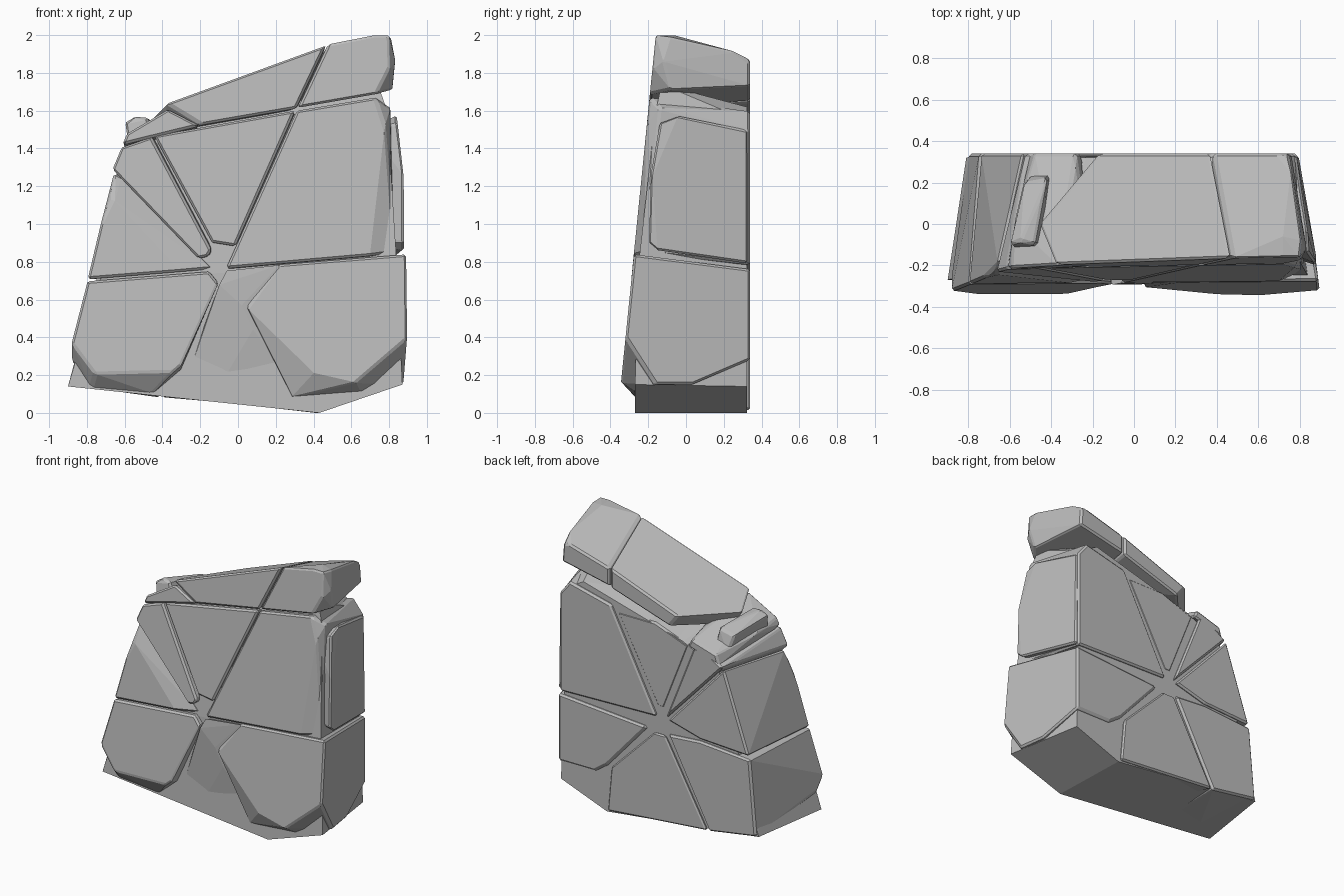
import bpy, bmesh, math
from mathutils import Vector

stone = bpy.data.materials.new("grey_stone")
stone.diffuse_color = (0.5, 0.5, 0.5, 1)
BACK = 0.34


def face_y(z):
    """Depth of the leaning front face at height z."""
    return -0.16 - 0.1 * (2 - z)


def chunk(name, front=(), mid=(), back=(), back_y=BACK, gap=0.99, bevel=0.012):
    """Convex stone: front (x, z) on the leaning face, mid (x, y, z), back (x, z)."""
    pts = [Vector((x, face_y(z), z)) for x, z in front]
    pts += [Vector(p) for p in mid]
    pts += [Vector((x, back_y, z)) for x, z in back]
    c = sum(pts, Vector()) / len(pts)
    bm = bmesh.new()
    for p in pts:
        bm.verts.new((c.x + (p.x - c.x) * gap, p.y, c.z + (p.z - c.z) * gap))
    res = bmesh.ops.convex_hull(bm, input=bm.verts[:])
    bmesh.ops.delete(bm, geom=[v for v in bm.verts if not v.link_faces], context='VERTS')
    bmesh.ops.dissolve_limit(bm, angle_limit=math.radians(3), verts=bm.verts[:], edges=bm.edges[:])
    bmesh.ops.recalc_face_normals(bm, faces=bm.faces[:])
    me = bpy.data.meshes.new(name)
    bm.to_mesh(me)
    bm.free()
    me.materials.append(stone)
    ob = bpy.data.objects.new(name, me)
    bpy.context.collection.objects.link(ob)
    if bevel:
        m = ob.modifiers.new("worn_edges", 'BEVEL')
        m.width, m.segments = bevel, 1
        m.limit_method, m.angle_limit = 'ANGLE', math.radians(30)
    return ob


# Recessed core with the exposed foot
chunk("core",
      mid=[(-0.9, -0.27, 0.14), (0.43, -0.27, 0), (0.87, -0.27, 0.15),
           (-0.73, -0.25, 0.7), (0.84, -0.25, 0.8), (0.79, -0.16, 1.6),
           (0.74, -0.13, 1.74), (-0.3, -0.16, 1.52), (-0.57, -0.18, 1.38)],
      back=[(-0.81, 0.14), (0.41, 0), (0.78, 0.14), (0.77, 0.8), (0.72, 1.55),
            (0.6, 1.62), (-0.2, 1.4), (-0.49, 1.26)],
      back_y=0.322, gap=1, bevel=0)

# Faceted shard between the two lower blocks
chunk("hub_shard",
      front=[(-0.1, 0.68), (-0.06, 0.755), (0.22, 0.785)],
      mid=[(0.02, -0.292, 0.57), (0.08, -0.285, 0.44), (-0.18, -0.27, 0.46),
           (-0.08, -0.26, 0.17), (-0.24, -0.26, 0.27), (0.24, -0.26, 0.24),
           (0, -0.1, 0.5), (0, -0.1, 0.7)], bevel=0)

# Lower blocks with chamfered feet
chunk("lower_left_block",
      front=[(-0.8, 0.7), (-0.15, 0.752), (-0.1, 0.69), (-0.3, 0.25),
             (-0.34, 0.215), (-0.76, 0.205), (-0.885, 0.37)],
      mid=[(-0.885, -0.25, 0.28), (-0.78, -0.265, 0.13), (-0.45, -0.265, 0.1),
           (-0.3, -0.28, 0.23)],
      back=[(-0.09, 0.7), (-0.35, 0.72), (-0.75, 0.69), (-0.8, 0.14), (-0.42, 0.08)])
chunk("lower_right_block",
      front=[(0.21, 0.79), (0.895, 0.845), (0.9, 0.4), (0.62, 0.16),
             (0.4, 0.21), (0.04, 0.56)],
      mid=[(0.89, -0.27, 0.32), (0.65, -0.27, 0.11), (0.28, -0.27, 0.08),
           (0.88, -0.16, 0.15), (0.85, 0.04, 0.15)],
      back=[(0.79, 0.765), (0.08, 0.71), (0.4, 0.35), (0.5, 0.28), (0.79, 0.28)])
chunk("lower_back_block",
      mid=[(0, 0.1, 0.6), (0.3, 0.1, 0.3), (0.35, 0.1, 0.03), (-0.35, 0.1, 0.1)],
      back=[(0.02, 0.69), (0.37, 0.34), (0.4, 0.01), (-0.41, 0.08), (-0.07, 0.69)])

# Left wedge with its wide worn upper edge
chunk("left_wedge",
      front=[(-0.8, 0.705), (-0.73, 1.0), (-0.665, 1.13), (-0.35, 0.79), (-0.3, 0.745)],
      mid=[(-0.66, -0.19, 1.27), (-0.62, -0.19, 1.25), (-0.22, -0.23, 0.83),
           (-0.13, -0.25, 0.76)],
      back=[(-0.54, 1.29), (-0.74, 0.71), (-0.35, 0.73), (-0.09, 0.8)])

# Narrow sliver and the central panel
chunk("sliver",
      front=[(-0.67, 1.29), (-0.62, 1.41), (-0.46, 1.465), (-0.14, 0.86),
             (-0.16, 0.825), (-0.21, 0.815)],
      back=[(-0.3, 1.39), (-0.4, 1.38), (-0.53, 1.3), (-0.07, 0.81)])
chunk("centre_panel",
      front=[(-0.45, 1.47), (0.305, 1.605), (-0.015, 0.88), (-0.14, 0.9)],
      back=[(0, 0.87), (0.33, 1.48), (0.02, 1.48), (-0.25, 1.38), (-0.05, 0.87)],
      back_y=0.325)

# Big right panel and the raised plate on its side
chunk("right_panel",
      front=[(-0.07, 0.76), (-0.01, 0.88), (0.31, 1.605), (0.73, 1.675),
             (0.78, 1.52), (0.7, 0.828)],
      mid=[(0.83, -0.22, 0.845), (0.81, -0.14, 1.62)],
      back=[(0, 0.8), (0.78, 0.78), (0.78, 1.5), (0.7, 1.6), (0.37, 1.52)])
chunk("side_plate",
      mid=[(0.88, -0.2, 0.9), (0.88, -0.15, 0.855), (0.88, -0.19, 1.25),
           (0.845, -0.14, 1.54), (0.84, -0.04, 1.58), (0.785, 0.33, 1.5),
           (0.795, 0.33, 0.785), (0.7, -0.14, 0.9), (0.7, -0.12, 1.5),
           (0.7, 0.3, 0.8), (0.7, 0.3, 1.5)])

# Roof slab and crown
chunk("roof_slab",
      front=[(-0.38, 1.64), (0.47, 1.95), (0.31, 1.612), (-0.19, 1.525)],
      mid=[(-0.46, 0.0, 1.56), (-0.4, 0.0, 1.46)],
      back=[(0.37, 1.78), (0.37, 1.64), (-0.1, 1.49), (-0.17, 1.58)])
chunk("crown",
      front=[(0.475, 1.952), (0.72, 2.0), (0.8, 2.0), (0.805, 1.83),
             (0.73, 1.685), (0.315, 1.613)],
      mid=[(0.72, -0.06, 2.0), (0.81, -0.08, 1.99), (0.835, -0.12, 1.86),
           (0.82, -0.08, 1.71), (0.76, 0.27, 1.91)],
      back=[(0.38, 1.78), (0.7, 1.87), (0.75, 1.86), (0.76, 1.73), (0.38, 1.65)])

# Broken stones on the upper left shoulder
chunk("shoulder_stone",
      front=[(-0.615, 1.42), (-0.59, 1.48), (-0.48, 1.53), (-0.37, 1.61),
             (-0.2, 1.522), (-0.45, 1.475)],
      mid=[(-0.58, 0, 1.44), (-0.42, 0, 1.5)],
      back=[(-0.5, 1.31), (-0.48, 1.38), (-0.28, 1.44), (-0.25, 1.38)])
chunk("shoulder_shard",
      mid=[(-0.6, -0.1, 1.54), (-0.55, -0.08, 1.57), (-0.48, -0.1, 1.565),
           (-0.58, -0.12, 1.4), (-0.44, -0.12, 1.45), (-0.42, 0.22, 1.52),
           (-0.53, 0.2, 1.48), (-0.5, 0.24, 1.36), (-0.4, 0.24, 1.4)])
